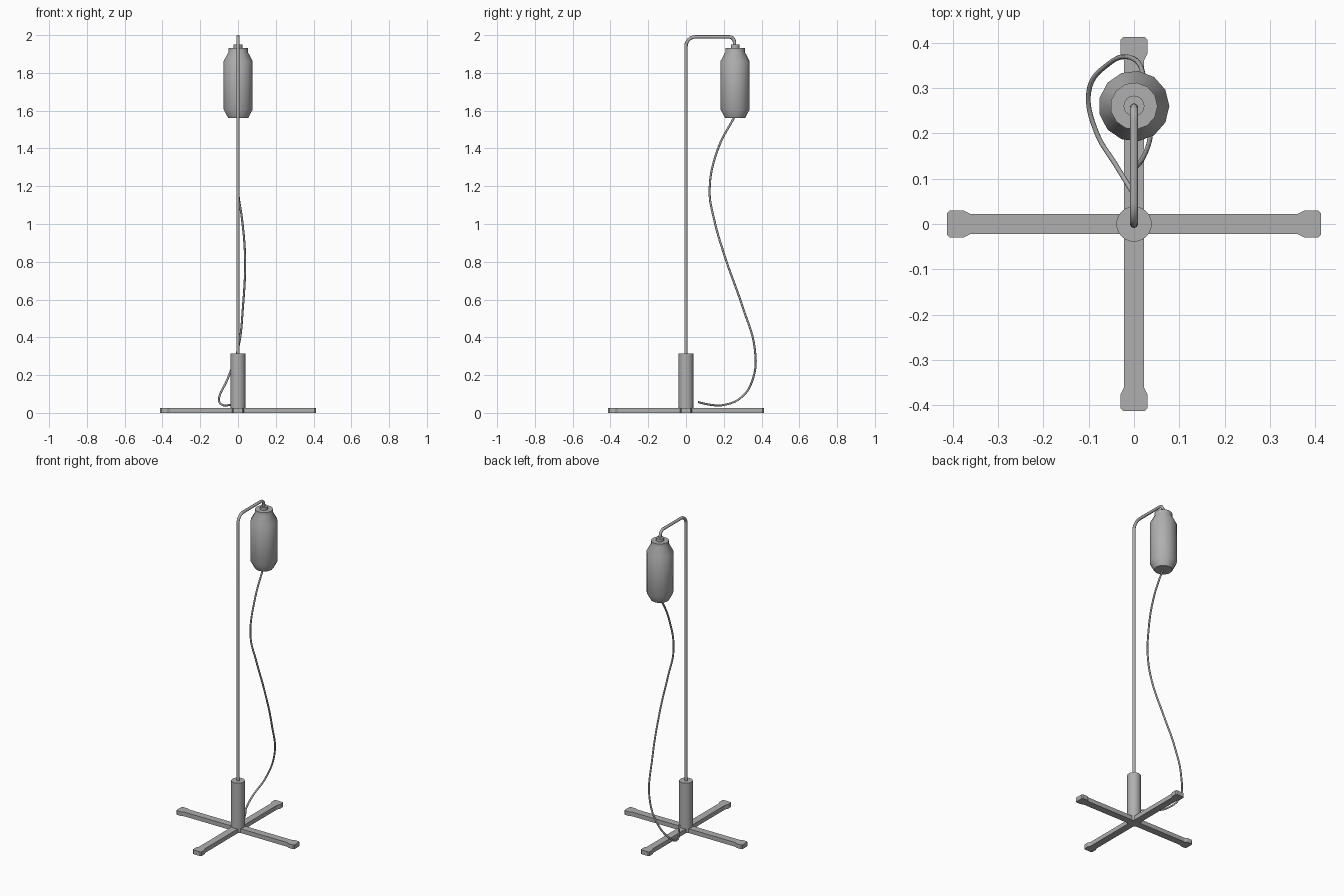
import bpy, bmesh
from math import sin, cos, pi, radians

if "Cube" in bpy.data.objects:
    bpy.data.objects.remove(bpy.data.objects["Cube"])

# one dark grey finish for everything
grey = bpy.data.materials.new("dark_grey")
grey.diffuse_color = (0.43, 0.43, 0.43, 1)
grey.use_nodes = True
grey.node_tree.nodes["Principled BSDF"].inputs["Base Color"].default_value = grey.diffuse_color


def activate(ob):
    bpy.ops.object.select_all(action='DESELECT')
    ob.select_set(True)
    bpy.context.view_layer.objects.active = ob


def finish(name, bm, smooth=True):
    bmesh.ops.recalc_face_normals(bm, faces=bm.faces)
    me = bpy.data.meshes.new(name)
    bm.to_mesh(me)
    bm.free()
    me.materials.append(grey)
    ob = bpy.data.objects.new(name, me)
    bpy.context.collection.objects.link(ob)
    if smooth:
        activate(ob)
        bpy.ops.object.shade_smooth_by_angle(angle=radians(31))
    return ob


def lathe(name, profile, sides, y=0.0):
    """Closed solid of revolution from (radius, z) rings with flat end caps."""
    bm = bmesh.new()
    rings = [[bm.verts.new((r * cos(2 * pi * i / sides), y + r * sin(2 * pi * i / sides), z))
              for i in range(sides)] for r, z in profile]
    for a, b in zip(rings, rings[1:]):
        for i in range(sides):
            j = (i + 1) % sides
            bm.faces.new((a[i], a[j], b[j], b[i]))
    bm.faces.new(rings[0])
    bm.faces.new(rings[-1])
    return finish(name, bm)


def tube(name, points, radius, kind='BEZIER', res=8):
    """Round tube along a path, turned into a mesh."""
    cu = bpy.data.curves.new(name, 'CURVE')
    cu.dimensions = '3D'
    cu.bevel_depth = radius
    cu.bevel_resolution = 2
    cu.resolution_u = res
    cu.use_fill_caps = True
    cu.materials.append(grey)
    sp = cu.splines.new(kind)
    if kind == 'BEZIER':
        sp.bezier_points.add(len(points) - 1)
        for bp, p in zip(sp.bezier_points, points):
            bp.co = p
            bp.handle_left_type = bp.handle_right_type = 'AUTO'
    else:
        sp.points.add(len(points) - 1)
        for sp_pt, p in zip(sp.points, points):
            sp_pt.co = (*p, 1)
    ob = bpy.data.objects.new(name, cu)
    bpy.context.collection.objects.link(ob)
    activate(ob)
    bpy.ops.object.convert(target='MESH')
    bpy.ops.object.shade_smooth_by_angle(angle=radians(60))


def arc(cy, cz, r, a0, a1, n=6):
    return [(0, cy + r * cos(radians(a0 + (a1 - a0) * i / n)),
             cz + r * sin(radians(a0 + (a1 - a0) * i / n))) for i in range(n + 1)]


# cross-shaped base with widened feet: one arm outline turned four times
half = [(0.022, 0.022), (0.36, 0.022), (0.376, 0.03), (0.406, 0.03), (0.412, 0.024)]
arm = [(x, -y) for x, y in half[1:]] + half[::-1]
bm = bmesh.new()
outline = []
for k in range(4):
    c, s = round(cos(k * pi / 2)), round(sin(k * pi / 2))
    outline += [bm.verts.new((x * c - y * s, x * s + y * c, 0)) for x, y in arm]
base = bm.faces.new(outline)
ext = bmesh.ops.extrude_face_region(bm, geom=[base])
bmesh.ops.translate(bm, vec=(0, 0, 0.027),
                    verts=[v for v in ext['geom'] if isinstance(v, bmesh.types.BMVert)])
finish("cross_base", bm, smooth=False)

# socket and pole
lathe("base_socket", [(0.039, 0.0), (0.039, 0.315)], 24)
lathe("pole", [(0.0088, 0.3), (0.0088, 1.585)], 12)

# bent hanger rod
tube("hanger_rod", [(0, 0, 1.58)] + arc(0.05, 1.941, 0.05, 180, 90)
     + arc(0.227, 1.961, 0.03, 90, 0) + [(0, 0.257, 1.93)], 0.009, 'POLY')

# bottle and its cap
lathe("bottle", [(0.053, 1.56), (0.078, 1.607), (0.078, 1.862),
                 (0.052, 1.91), (0.052, 1.932)], 13, 0.26)
lathe("bottle_cap", [(0.023, 1.92), (0.023, 1.95)], 16, 0.26)

# slack drip hose hanging from the bottle
tube("hose", [(0, 0.258, 1.57), (0, 0.17, 1.4), (0, 0.125, 1.18), (0.022, 0.15, 1.02),
              (0.037, 0.205, 0.83), (0.026, 0.30, 0.56), (0, 0.364, 0.34),
              (-0.055, 0.354, 0.18), (-0.1, 0.29, 0.08), (-0.082, 0.2, 0.042),
              (-0.04, 0.13, 0.043), (0, 0.065, 0.057)], 0.0055)
